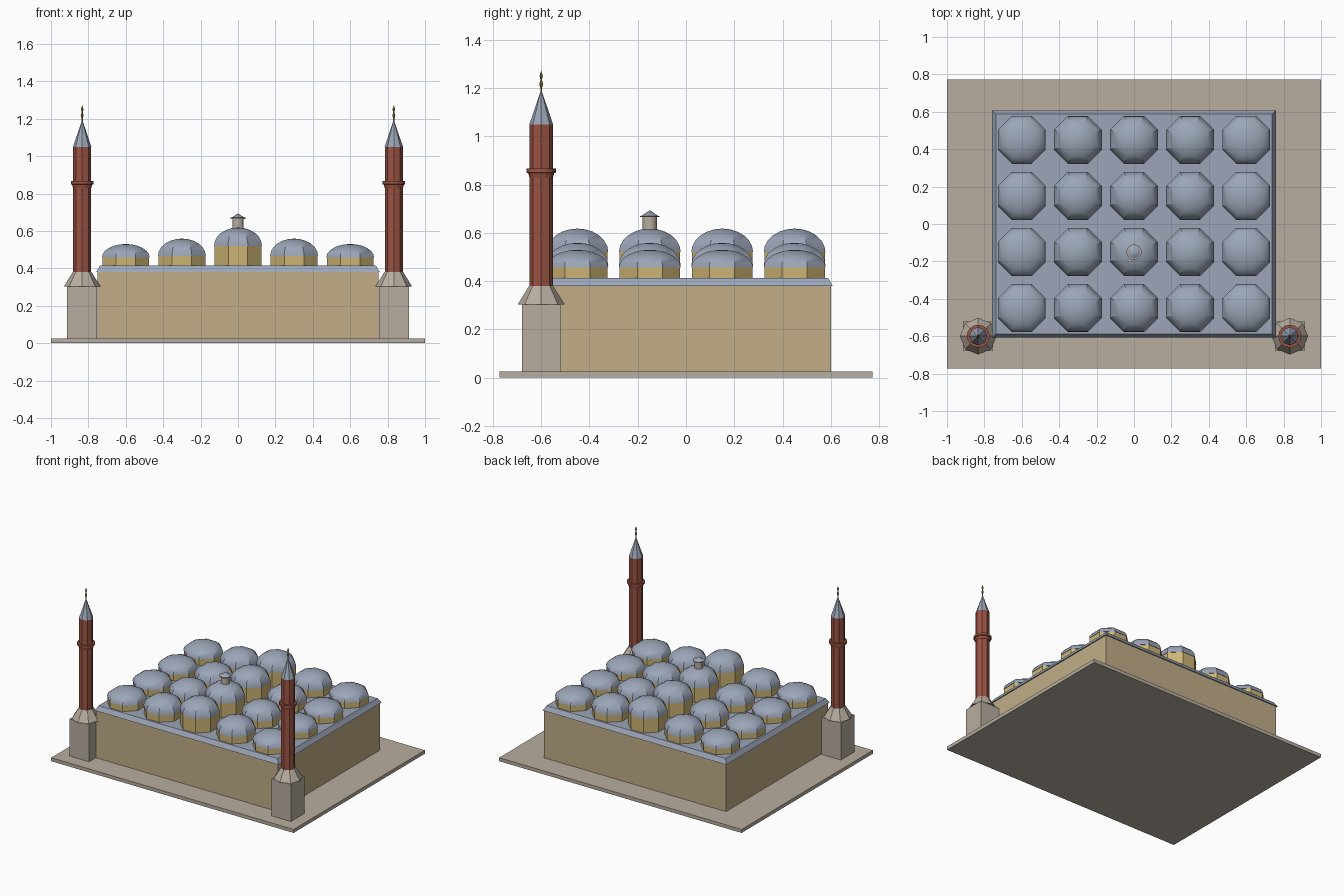
import bpy, bmesh, math

if "Cube" in bpy.data.objects:
    bpy.data.objects.remove(bpy.data.objects["Cube"])


def material(name, rgb):
    # sRGB 0-255 to linear
    def lin(c):
        c /= 255
        return c / 12.92 if c < 0.04 else ((c + 0.055) / 1.055) ** 2.4
    m = bpy.data.materials.new(name)
    m.diffuse_color = (*[lin(c) for c in rgb], 1)
    m.use_nodes = True
    m.node_tree.nodes["Principled BSDF"].inputs["Base Color"].default_value = m.diffuse_color
    return m


STONE = material("pale stone", (184, 174, 160))
WALL = material("tan wall", (194, 174, 136))
LEAD = material("blue grey lead", (156, 166, 184))
OCHRE = material("ochre drum", (204, 180, 116))
BRICK = material("red brick", (156, 84, 68))
GOLD = material("dull gold", (164, 140, 66))


def finish(name, bm, mat, loc):
    bmesh.ops.remove_doubles(bm, verts=bm.verts, dist=1e-5)
    bmesh.ops.recalc_face_normals(bm, faces=bm.faces)
    me = bpy.data.meshes.new(name)
    bm.to_mesh(me)
    bm.free()
    me.materials.append(mat)
    ob = bpy.data.objects.new(name, me)
    ob.location = loc
    bpy.context.collection.objects.link(ob)
    return ob


def block(name, mat, x, y, hx, hy, z0, z1, inset=0.0):
    """Box with half sizes hx, hy; inset narrows the top."""
    bm = bmesh.new()
    bmesh.ops.create_cube(bm, size=2)
    for v in bm.verts:
        k = inset if v.co.z > 0 else 0
        v.co.x *= hx - k
        v.co.y *= hy - k
        v.co.z = z1 if v.co.z > 0 else z0
    return finish(name, bm, mat, (x, y, 0))


def lathe(name, mat, x, y, profile, sides=8, flats=False, smooth=False):
    """Turn a (radius, z) profile; flats puts sides, not corners, on the axes."""
    bm = bmesh.new()
    k = 1 / math.cos(math.pi / sides) if flats else 1
    turn = 0.5 if flats else 0
    rings = []
    for r, z in profile:
        rings.append([bm.verts.new((r * k * math.cos((i + turn) * math.tau / sides),
                                    r * k * math.sin((i + turn) * math.tau / sides), z))
                      for i in range(sides)])
    for a, b in zip(rings, rings[1:]):
        for i in range(sides):
            j = (i + 1) % sides
            bm.faces.new((a[i], a[j], b[j], b[i]))
    bm.faces.new(rings[0][::-1])
    bm.faces.new(rings[-1])
    bmesh.ops.dissolve_degenerate(bm, dist=1e-5, edges=bm.edges)
    ob = finish(name, bm, mat, (x, y, 0))
    if smooth:
        bpy.ops.object.select_all(action='DESELECT')
        ob.select_set(True)
        bpy.context.view_layer.objects.active = ob
        bpy.ops.object.shade_smooth_by_angle(angle=math.radians(30))
    return ob


# Ground slab, prayer hall and bevelled roof
block("ground_slab", STONE, 0, 0, 1.0, 0.773, 0, 0.026)
block("hall_walls", WALL, 0, 0, 0.75, 0.60, 0.026, 0.38)
block("roof_slab", LEAD, 0, 0, 0.758, 0.608, 0.38, 0.414, 0.02)

# Grid of domes, taller towards the middle column: drum top, dome top
HEIGHTS = {0: (0.52, 0.618), 1: (0.466, 0.559), 2: (0.457, 0.53)}
for col in range(-2, 3):
    base, top = HEIGHTS[abs(col)]
    for row in range(4):
        x, y = col * 0.3, -0.45 + row * 0.3
        lathe("dome_drum", OCHRE, x, y, [(0.125, 0.414), (0.125, base)], flats=True)
        arc = [i * math.pi / 12 for i in range(7)]
        lathe("dome", LEAD, x, y,
              [(0.128 * math.cos(a), base + (top - base) * math.sin(a)) for a in arc],
              flats=True, smooth=True)

# Lantern on the central dome
lathe("lantern_drum", STONE, 0, -0.15, [(0.03, 0.60), (0.03, 0.666)], 16, smooth=True)
lathe("lantern_rim", STONE, 0, -0.15, [(0.041, 0.665), (0.041, 0.671)], 16, smooth=True)
lathe("lantern_cap", LEAD, 0, -0.15, [(0.034, 0.671), (0, 0.694)], 16, smooth=True)

# Pair of minarets
for s in (-1, 1):
    x, y = s * 0.833, -0.6
    block("minaret_pedestal", STONE, x, y, 0.08, 0.08, 0.026, 0.303)
    lathe("minaret_collar", STONE, x, y, [(0.098, 0.303), (0.05, 0.38)])
    lathe("minaret_shaft", BRICK, x, y, [(0.048, 0.37), (0.048, 1.05)])
    lathe("minaret_balcony", BRICK, x, y,
          [(0.049, 0.83), (0.054, 0.848), (0.061, 0.85), (0.061, 0.866)], 16)
    lathe("minaret_spire", LEAD, x, y, [(0.049, 1.05), (0, 1.195)])
    lathe("minaret_finial", GOLD, x, y,
          [(0.003, 1.18), (0.003, 1.20), (0.008, 1.215), (0.003, 1.235),
           (0.007, 1.25), (0, 1.273)])
